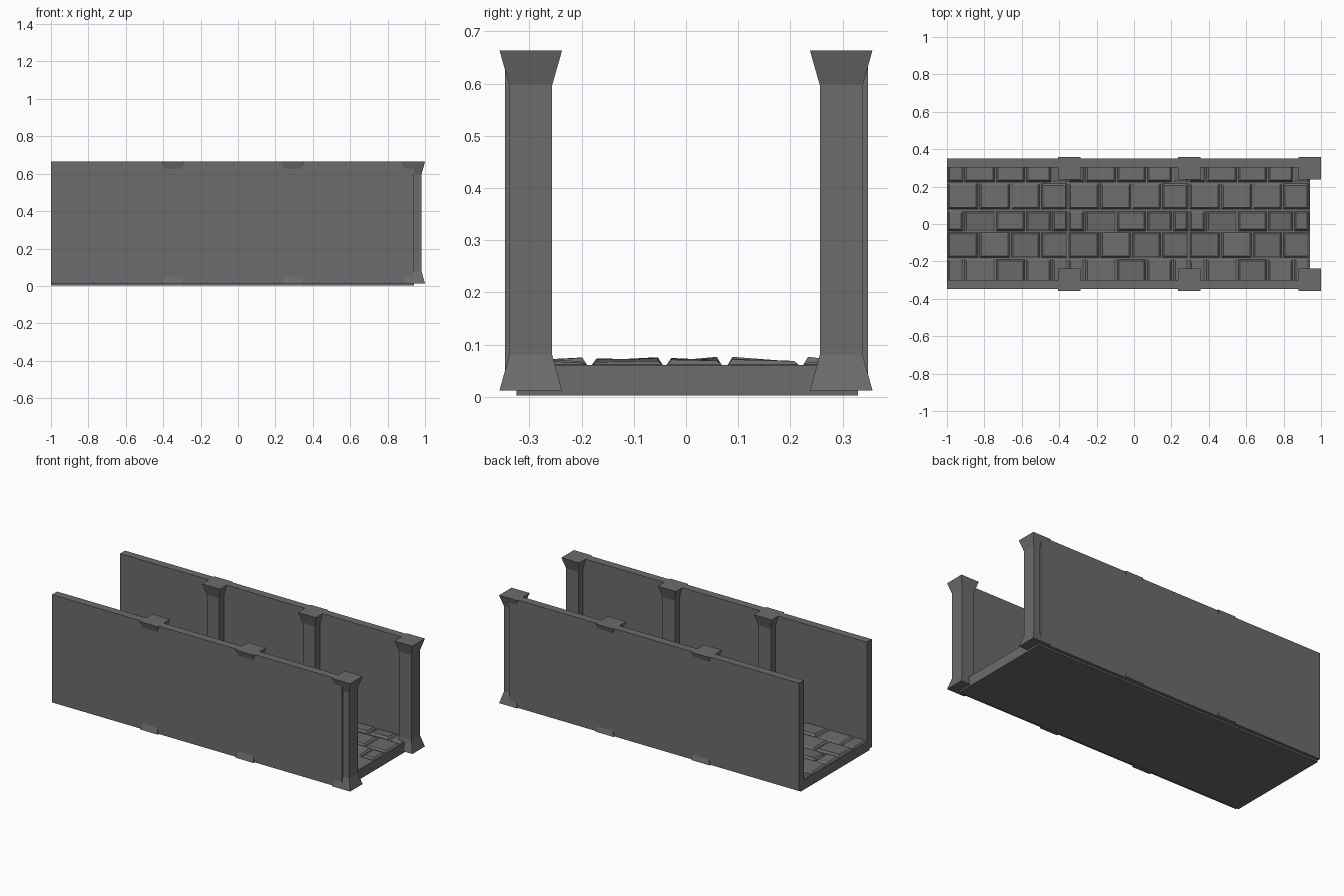
import bpy, bmesh, random

if "Cube" in bpy.data.objects:
    bpy.data.objects.remove(bpy.data.objects["Cube"])

random.seed(4)
stone = bpy.data.materials.new("dark_grey_stone")
stone.diffuse_color = (0.15, 0.15, 0.152, 1)
stone.use_nodes = True
stone.node_tree.nodes["Principled BSDF"].inputs["Base Color"].default_value = stone.diffuse_color


def finish(bm, name):
    bmesh.ops.recalc_face_normals(bm, faces=bm.faces)
    me = bpy.data.meshes.new(name)
    bm.to_mesh(me)
    bm.free()
    ob = bpy.data.objects.new(name, me)
    me.materials.append(stone)
    bpy.context.collection.objects.link(ob)
    return ob


def loft(bm, rings):
    """Join rings of four points into one capped solid."""
    vs = [[bm.verts.new(p) for p in r] for r in rings]
    for a, b in zip(vs, vs[1:]):
        for i in range(4):
            j = (i + 1) % 4
            bm.faces.new((a[i], a[j], b[j], b[i]))
    bm.faces.new(vs[0][::-1])
    bm.faces.new(vs[-1])


def rect(x0, x1, y0, y1, z):
    return [(x0, y0, z), (x1, y0, z), (x1, y1, z), (x0, y1, z)]


def box(name, x0, x1, y0, y1, z0, z1):
    bm = bmesh.new()
    loft(bm, [rect(x0, x1, y0, y1, z0), rect(x0, x1, y0, y1, z1)])
    return finish(bm, name)


# floor slab and side walls
box("floor_slab", -1, 0.94, -0.325, 0.33, 0.002, 0.061)
box("front_wall", -1, 0.94, -0.347, -0.299, 0.012, 0.664)
box("back_wall", -1, 0.94, 0.302, 0.349, 0.012, 0.664)

# square columns with flared base and capital
PROFILE = [(0.06, 0.012), (0.041, 0.08), (0.041, 0.597), (0.06, 0.664)]
for side, cy in (("front", -0.2975), ("back", 0.2975)):
    for i, cx in enumerate((-0.347, 0.295, 0.94)):
        bm = bmesh.new()
        loft(bm, [rect(cx - r, cx + r, cy - r, cy + r, z) for r, z in PROFILE])
        finish(bm, f"{side}_column_{i + 1}")

# uneven paving stones: one pattern, repeated along three floor sections
ROWS = [(-0.31, -0.19), (-0.18, -0.045), (-0.037, 0.068), (0.08, 0.216), (0.225, 0.31)]
SECTION = 1.94 / 3
pattern = []
for k, (y0, y1) in enumerate(ROWS):
    cuts = [0, 0.17, 0.34, 0.5, SECTION] if k % 2 else [0, 0.09, 0.26, 0.42, 0.56, SECTION]
    for a, b in zip(cuts, cuts[1:]):
        heights = [random.uniform(0.067, 0.073) for _ in range(2)]
        tilt = random.uniform(-0.005, 0.005)
        pattern.append((a + 0.005, b - 0.005, y0, y1, heights, tilt))

for s in range(3):
    bm = bmesh.new()
    ox = -1 + s * SECTION
    for a, b, y0, y1, (h0, h1), t in pattern:
        c = 0.009
        top = [(ox + a + c, y0 + c, h0 - t), (ox + b - c, y0 + c, h1 - t),
               (ox + b - c, y1 - c, h1 + t), (ox + a + c, y1 - c, h0 + t)]
        loft(bm, [rect(ox + a, ox + b, y0, y1, 0.055),
                  rect(ox + a, ox + b, y0, y1, 0.0615), top])
    finish(bm, f"paving_stones_{s + 1}")
